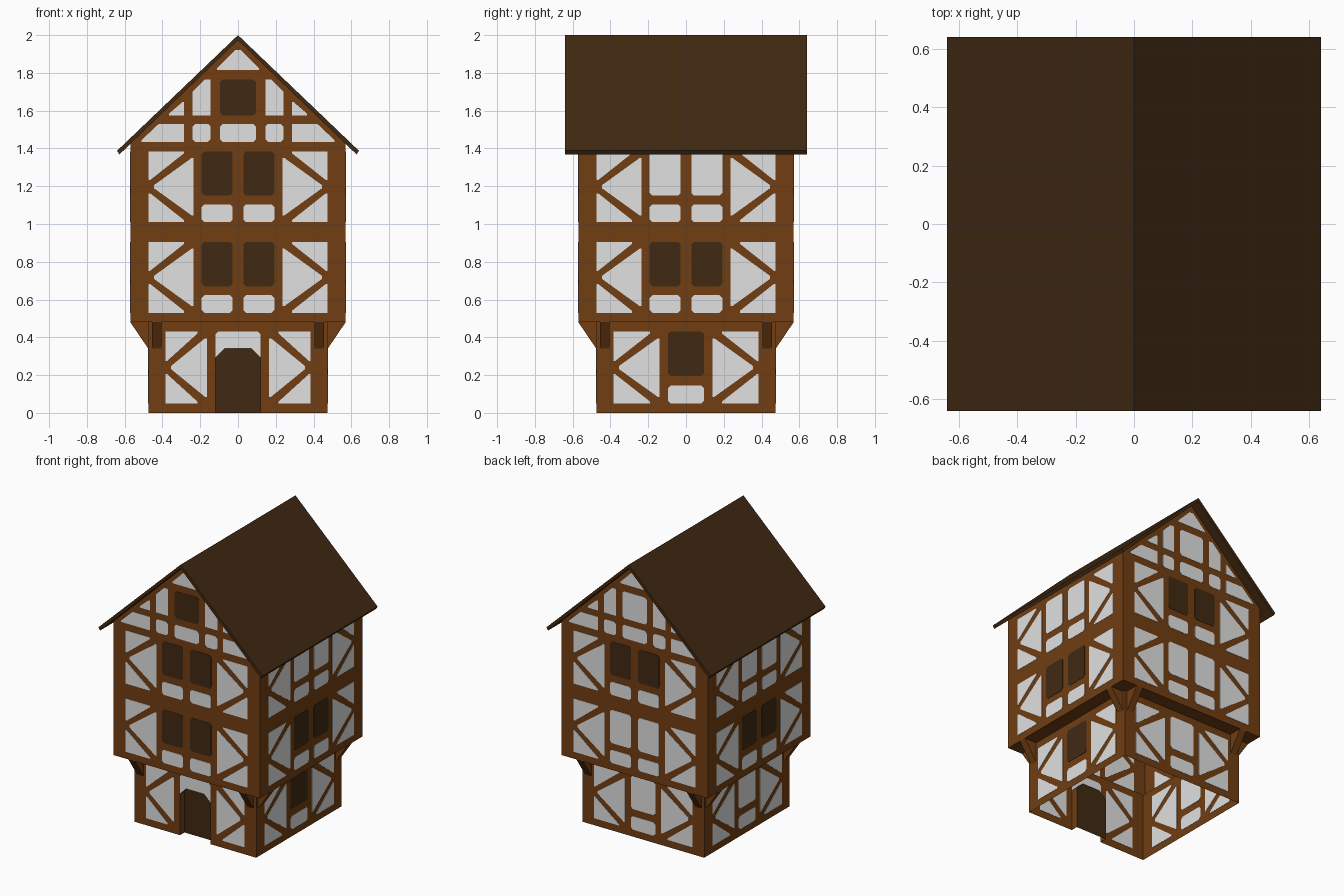
import bpy, bmesh, math
from mathutils import Matrix, Vector

if "Cube" in bpy.data.objects:
    bpy.data.objects.remove(bpy.data.objects["Cube"])


def material(name, rgb):
    m = bpy.data.materials.new(name)
    m.diffuse_color = (*rgb, 1)
    m.use_nodes = True
    m.node_tree.nodes["Principled BSDF"].inputs["Base Color"].default_value = m.diffuse_color
    return m


TIMBER = material("timber brown", (0.165, 0.048, 0.006))
PLASTER = material("plaster white", (0.75, 0.75, 0.75))
DARK = material("dark brown", (0.052, 0.022, 0.006))
LOW, UP = 0.475, 0.57          # half widths of ground floor and upper floors
JETTY, EAVE, PEAK = 0.48, 1.435, 1.975
SIDES = ["front", "right", "back", "left"]


def finish(bm, name, mat, recalc=True):
    if recalc:
        bmesh.ops.recalc_face_normals(bm, faces=bm.faces)
    me = bpy.data.meshes.new(name)
    bm.to_mesh(me)
    bm.free()
    me.materials.append(mat)
    ob = bpy.data.objects.new(name, me)
    bpy.context.collection.objects.link(ob)
    return ob


def on_side(k, u, d, z):
    """Point at u along wall k, distance d from the centre, height z."""
    return Matrix.Rotation(k * math.pi / 2, 3, 'Z') @ Vector((u, -d, z))


def sheet(name, k, d, pts):
    bm = bmesh.new()
    bm.faces.new([bm.verts.new(on_side(k, u, d, z)) for u, z in pts])
    finish(bm, name, TIMBER, False)


def prism(bm, front, back):
    a = [bm.verts.new(p) for p in front]
    b = [bm.verts.new(p) for p in back]
    bm.faces.new(a)
    bm.faces.new(b[::-1])
    for i in range(len(a)):
        j = (i + 1) % len(a)
        bm.faces.new((a[j], a[i], b[i], b[j]))


def plates(name, k, items, mat):
    """Thin panels set through the wall sheet, so they show on both faces."""
    if not items:
        return
    bm = bmesh.new()
    for d, pts in items:
        prism(bm, [on_side(k, u, d + 0.002, z) for u, z in pts],
              [on_side(k, u, d - 0.002, z) for u, z in pts])
    finish(bm, name, mat)


def box(u0, u1, z0, z1, c=0.014):
    return [(u0 + c, z0), (u1 - c, z0), (u1, z0 + c), (u1, z1 - c),
            (u1 - c, z1), (u0 + c, z1), (u0, z1 - c), (u0, z0 + c)]


def mirror(pts):
    return [(-u, z) for u, z in pts]


def braced_bay(inner, outer, z0, z1):
    """Three plaster fields left by a pair of diagonal braces, both sides."""
    m = (z0 + z1) / 2
    fields = [
        [(inner, z0 + 0.035), (inner, z1 - 0.035), (inner + 0.01, z1 - 0.035),
         (outer - 0.03, m + 0.008), (outer - 0.03, m - 0.008), (inner + 0.01, z0 + 0.035)],
        [(outer, z1), (inner + 0.05, z1), (inner + 0.05, z1 - 0.01), (outer - 0.01, m + 0.035), (outer, m + 0.035)],
        [(outer, z0), (inner + 0.05, z0), (inner + 0.05, z0 + 0.01), (outer - 0.01, m - 0.035), (outer, m - 0.035)],
    ]
    return fields + [mirror(f) for f in fields]


ARCH = [(-0.12, 0), (-0.12, 0.29), (-0.07, 0.34), (0.07, 0.34), (0.12, 0.29), (0.12, 0)]

for k, side in enumerate(SIDES):
    plaster, glass = [], []

    # ground floor wall, with door opening at the front
    gap = ARCH if k == 0 else []
    sheet("ground_wall_" + side, k, LOW,
          [(LOW, 0), (LOW, JETTY), (-LOW, JETTY), (-LOW, 0)] + gap)
    plaster += [(LOW, p) for p in braced_bay(0.165 if k == 0 else 0.14, 0.385, 0.05, 0.43)]
    if k == 0:
        plaster.append((LOW, [(-0.12, 0.415), (-0.105, 0.43), (0.105, 0.43), (0.12, 0.415)]
                        + ARCH[4:0:-1]))
    else:
        plaster.append((LOW, box(-0.095, 0.095, 0.05, 0.145)))
        (glass if k == 1 else plaster).append((LOW, box(-0.095, 0.095, 0.195, 0.43)))

    # upper floors wall, with gable at front and back
    peak = [(0, PEAK)] if k % 2 == 0 else []
    sheet("upper_wall_" + side, k, UP,
          [(-UP, JETTY), (UP, JETTY), (UP, EAVE)] + peak + [(-UP, EAVE)])
    for z, has_windows in ((0.53, k != 2), (1.01, k % 2 == 0)):
        plaster += [(UP, p) for p in braced_bay(0.235, 0.475, z, z + 0.375)]
        for s in (-0.11, 0.11):
            plaster.append((UP, box(s - 0.082, s + 0.082, z, z + 0.093)))
            (glass if has_windows else plaster).append(
                (UP, box(s - 0.082, s + 0.082, z + 0.14, z + 0.375)))

    # gable fields
    if k % 2 == 0:
        half = [
            [(0.285, 1.435), (0.51, 1.435), (0.51, 1.445), (0.42, 1.53), (0.285, 1.53)],
            box(0.145, 0.24, 1.435, 1.53),
            [(0.285, 1.575), (0.365, 1.575), (0.365, 1.585), (0.295, 1.645), (0.285, 1.645)],
            [(0.145, 1.575), (0.24, 1.575), (0.24, 1.70), (0.175, 1.765), (0.145, 1.765)],
        ]
        for f in half:
            plaster += [(UP, f), (UP, mirror(f))]
        plaster.append((UP, box(-0.095, 0.095, 1.435, 1.53)))
        plaster.append((UP, [(-0.11, 1.815), (0.11, 1.815), (0.11, 1.825),
                             (0.015, 1.92), (-0.015, 1.92), (-0.11, 1.825)]))
        (glass if k == 0 else plaster).append((UP, box(-0.095, 0.095, 1.575, 1.765)))

    plates("plaster_" + side, k, plaster, PLASTER)
    plates("windows_" + side, k, glass, DARK)

    # underside of the overhang
    bm = bmesh.new()
    bm.faces.new([bm.verts.new(on_side(k, u, d, JETTY)) for u, d in
                  ((-LOW, LOW), (LOW, LOW), (UP, UP), (-UP, UP))])
    bmesh.ops.reverse_faces(bm, faces=[f for f in bm.faces if f.normal.z > 0])
    finish(bm, "overhang_underside_" + side, TIMBER, False)

    # corner brackets
    bm = bmesh.new()
    tri = ((LOW, 0.34), (UP, JETTY), (LOW, JETTY))
    for c in (-0.43, 0.43):
        prism(bm, [on_side(k, c - 0.025, d, z) for d, z in tri],
              [on_side(k, c + 0.025, d, z) for d, z in tri])
    finish(bm, "brackets_" + side, TIMBER)

# recessed door and its frame
DEPTH = 0.05
bm = bmesh.new()
bm.faces.new([bm.verts.new((x, -LOW + DEPTH, z)) for x, z in ARCH[::-1]])
finish(bm, "door", DARK, False)
bm = bmesh.new()
for (x0, z0), (x1, z1) in zip(ARCH, ARCH[1:]):
    bm.faces.new([bm.verts.new(p) for p in (
        (x0, -LOW, z0), (x0, -LOW + DEPTH, z0), (x1, -LOW + DEPTH, z1), (x1, -LOW, z1))])
finish(bm, "door_frame", TIMBER, False)

# roof
profile = [(0, 2.0), (0.64, 1.388), (0.628, 1.368), (0, 1.973), (-0.628, 1.368), (-0.64, 1.388)]
bm = bmesh.new()
prism(bm, [(x, -0.64, z) for x, z in profile], [(x, 0.64, z) for x, z in profile])
finish(bm, "roof", DARK)
